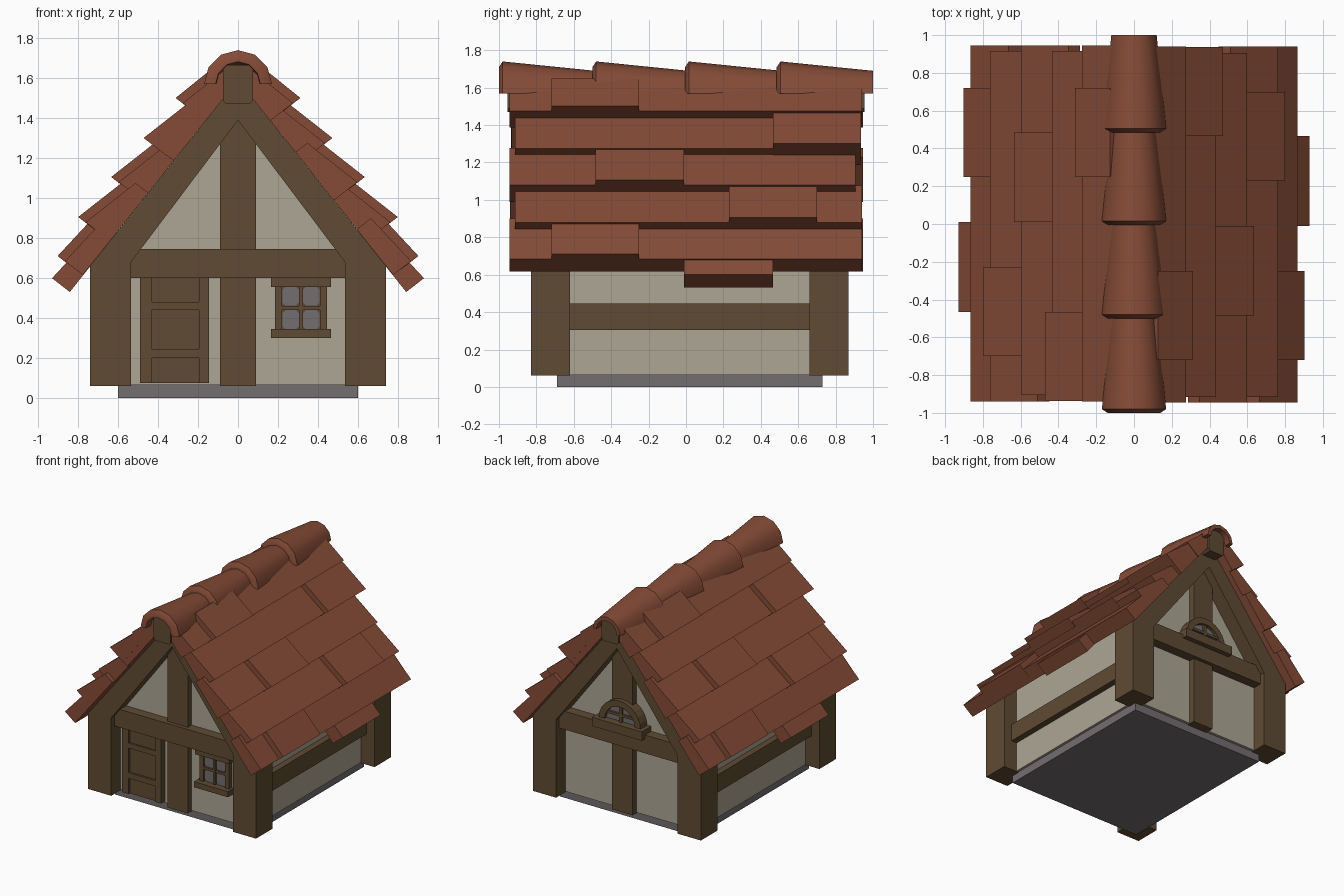
import bpy, bmesh, math

if "Cube" in bpy.data.objects:
    bpy.data.objects.remove(bpy.data.objects["Cube"])


def material(name, rgb):
    m = bpy.data.materials.new(name)
    m.diffuse_color = (*rgb, 1)
    m.use_nodes = True
    m.node_tree.nodes["Principled BSDF"].inputs["Base Color"].default_value = m.diffuse_color
    return m


TILE = material("terracotta", (0.235, 0.071, 0.038))
WOOD = material("brown_timber", (0.116, 0.07, 0.033))
PLASTER = material("cream_plaster", (0.42, 0.38, 0.30))
STONE = material("grey_stone", (0.175, 0.155, 0.16))


def finish(name, bm, mat):
    bmesh.ops.recalc_face_normals(bm, faces=bm.faces)
    me = bpy.data.meshes.new(name)
    bm.to_mesh(me)
    bm.free()
    me.materials.append(mat)
    ob = bpy.data.objects.new(name, me)
    bpy.context.collection.objects.link(ob)
    return ob


def add_prism(bm, pts, y0, y1):
    """Extrude an x/z outline from y0 to y1."""
    a = [bm.verts.new((x, y0, z)) for x, z in pts]
    b = [bm.verts.new((x, y1, z)) for x, z in pts]
    bm.faces.new(a)
    bm.faces.new(b[::-1])
    for i in range(len(pts)):
        j = (i + 1) % len(pts)
        bm.faces.new((a[i], b[i], b[j], a[j]))


def prism(name, pts, y0, y1, mat):
    bm = bmesh.new()
    add_prism(bm, pts, y0, y1)
    return finish(name, bm, mat)


def box(name, x0, x1, y0, y1, z0, z1, mat):
    return prism(name, [(x0, z0), (x1, z0), (x1, z1), (x0, z1)], y0, y1, mat)


def chamfered(x0, x1, z0, z1, c):
    return [(x0 + c, z0), (x1 - c, z0), (x1, z0 + c), (x1, z1 - c),
            (x1 - c, z1), (x0 + c, z1), (x0, z1 - c), (x0, z0 + c)]


# foundation and plaster walls
box("foundation", -0.6, 0.6, -0.69, 0.73, 0, 0.066, STONE)
prism("walls", [(-0.62, 0.065), (0.62, 0.065), (0.62, 0.81), (0, 1.58), (-0.62, 0.81)],
      -0.712, 0.752, PLASTER)

# timber frame on both gable ends (back is the front mirrored about y = 0.02)
for end, flip in (("front", False), ("back", True)):
    def yy(a, b, flip=flip):
        return (0.04 - b, 0.04 - a) if flip else (a, b)
    for side, s in (("left", -1), ("right", 1)):
        prism(f"{end}_{side}_post_and_rafter",
              [(s * x, z) for x, z in ((0.74, 0.06), (0.74, 0.66), (0, 1.59), (0, 1.39),
                                       (0.535, 0.68), (0.535, 0.06))],
              *yy(-0.83, -0.62), WOOD)
    box(f"{end}_centre_post", -0.09, 0.09, *yy(-0.76, -0.62), 0.06, 1.43, WOOD)
    box(f"{end}_crossbeam", -0.56, 0.56, *yy(-0.79, -0.62), 0.6, 0.745, WOOD)

# side rails and ridge beam
for side, s in (("left", -1), ("right", 1)):
    x0, x1 = sorted((s * 0.56, s * 0.67))
    box(f"{side}_side_rail", x0, x1, -0.64, 0.68, 0.305, 0.445, WOOD)
prism("ridge_beam", chamfered(-0.075, 0.075, 1.47, 1.665, 0.018), -0.955, 0.955, WOOD)

# door with recessed panels
box("door_back", -0.49, -0.145, -0.745, -0.69, 0.075, 0.6, WOOD)
for i, (x0, x1) in enumerate(((-0.49, -0.43), (-0.195, -0.145))):
    box(f"door_stile_{i}", x0, x1, -0.76, -0.69, 0.075, 0.6, WOOD)
for i, (z0, z1) in enumerate(((0.2, 0.245), (0.44, 0.48))):
    box(f"door_rail_{i}", -0.43, -0.195, -0.76, -0.69, z0, z1, WOOD)

# front window
box("window_back", 0.185, 0.445, -0.73, -0.69, 0.33, 0.58, WOOD)
for i, x in enumerate((0.222, 0.325)):
    for j, z in enumerate((0.345, 0.463)):
        prism(f"window_pane_{i}{j}", chamfered(x, x + 0.083, z, z + 0.095, 0.016),
              -0.737, -0.73, STONE)
for i, (x0, x1) in enumerate(((0.185, 0.22), (0.306, 0.324), (0.41, 0.445))):
    box(f"window_upright_{i}", x0, x1, -0.75, -0.69, 0.33, 0.58, WOOD)
box("window_crossbar", 0.2, 0.43, -0.748, -0.69, 0.441, 0.461, WOOD)
box("window_lintel", 0.165, 0.465, -0.775, -0.69, 0.557, 0.605, WOOD)
box("window_sill", 0.165, 0.465, -0.79, -0.69, 0.3, 0.345, WOOD)


# arched window in the back gable
def arc(r, n=12):
    return [(r * math.cos(math.pi * i / n), 0.775 + r * math.sin(math.pi * i / n))
            for i in range(n + 1)]


prism("arch_frame", arc(0.185) + arc(0.135)[::-1], 0.72, 0.835, WOOD)
prism("arch_glass", arc(0.14), 0.72, 0.808, STONE)
box("arch_upright", -0.013, 0.013, 0.78, 0.825, 0.77, 0.915, WOOD)
box("arch_crossbar", -0.125, 0.125, 0.78, 0.825, 0.83, 0.85, WOOD)
box("arch_sill", -0.22, 0.22, 0.72, 0.87, 0.715, 0.785, WOOD)


# roof tiles: every row rests on the rafter plane z = 1.59 - 1.255 x
def to_rafter(x, z):
    t = (z + 1.255 * x - 1.59) / 1.6
    return x - 0.79 * t, z - 0.61 * t


RAISED, SLID = (0.037, 0.026), (0.065, -0.085)
# front edge x, z; run, rise; y ends; special tile laid over the row (start, end, shift)
ROWS = [
    (0.865, 0.685, 0.20, 0.215, -0.945, 0.94, [(-0.72, -0.25, RAISED), (-0.01, 0.465, SLID)]),
    (0.762, 0.88, 0.25, 0.196, -0.915, 0.94, [(0.23, 0.70, RAISED)]),
    (0.597, 1.08, 0.25, 0.196, -0.945, 0.905, [(-0.485, -0.01, RAISED)]),
    (0.435, 1.275, 0.25, 0.196, -0.915, 0.934, [(0.465, 0.936, RAISED)]),
    (0.275, 1.475, 0.205, 0.165, -0.945, 0.94, [(-0.72, -0.25, RAISED)]),
]
for side, s in (("right", 1), ("left", -1)):   # left slope is the right turned half round
    for r, (x, z, run, rise, ya, yb, special) in enumerate(ROWS):
        bm = bmesh.new()
        for a, b, (dx, dz) in [(ya, yb, (0, 0))] + special:
            k = 1.3 if dz < 0 else 0.9 if dz > 0 else 1   # reach under the next row
            top = (x - k * run, z + k * rise)
            outline = [(x, z), top, to_rafter(*top), to_rafter(x, z)]
            add_prism(bm, [(s * (px + dx), pz + dz) for px, pz in outline], s * a, s * b)
        finish(f"{side}_roof_row_{r}", bm, TILE)

# tapered ridge caps
N = 6
for k, y0 in enumerate((-1.0, -0.5, -0.005, 0.485)):
    y1 = y0 + 0.515
    section = [(y0, 0.14), (y0 + 0.02, 0.17), (y1, 0.12), (y1, 0.09), (y0, 0.112)]
    bm = bmesh.new()
    rings = [[bm.verts.new((r * math.cos(math.pi * i / N), y, 1.57 + r * math.sin(math.pi * i / N)))
              for i in range(N + 1)] for y, r in section]
    for a, b in zip(rings, rings[1:] + rings[:1]):
        for i in range(N):
            bm.faces.new((a[i], a[i + 1], b[i + 1], b[i]))
    for i in (0, N):
        bm.faces.new([ring[i] for ring in rings])
    cap = finish(f"ridge_cap_{k}", bm, TILE)
    bpy.ops.object.select_all(action='DESELECT')
    cap.select_set(True)
    bpy.context.view_layer.objects.active = cap
    bpy.ops.object.shade_smooth_by_angle(angle=math.radians(40))
